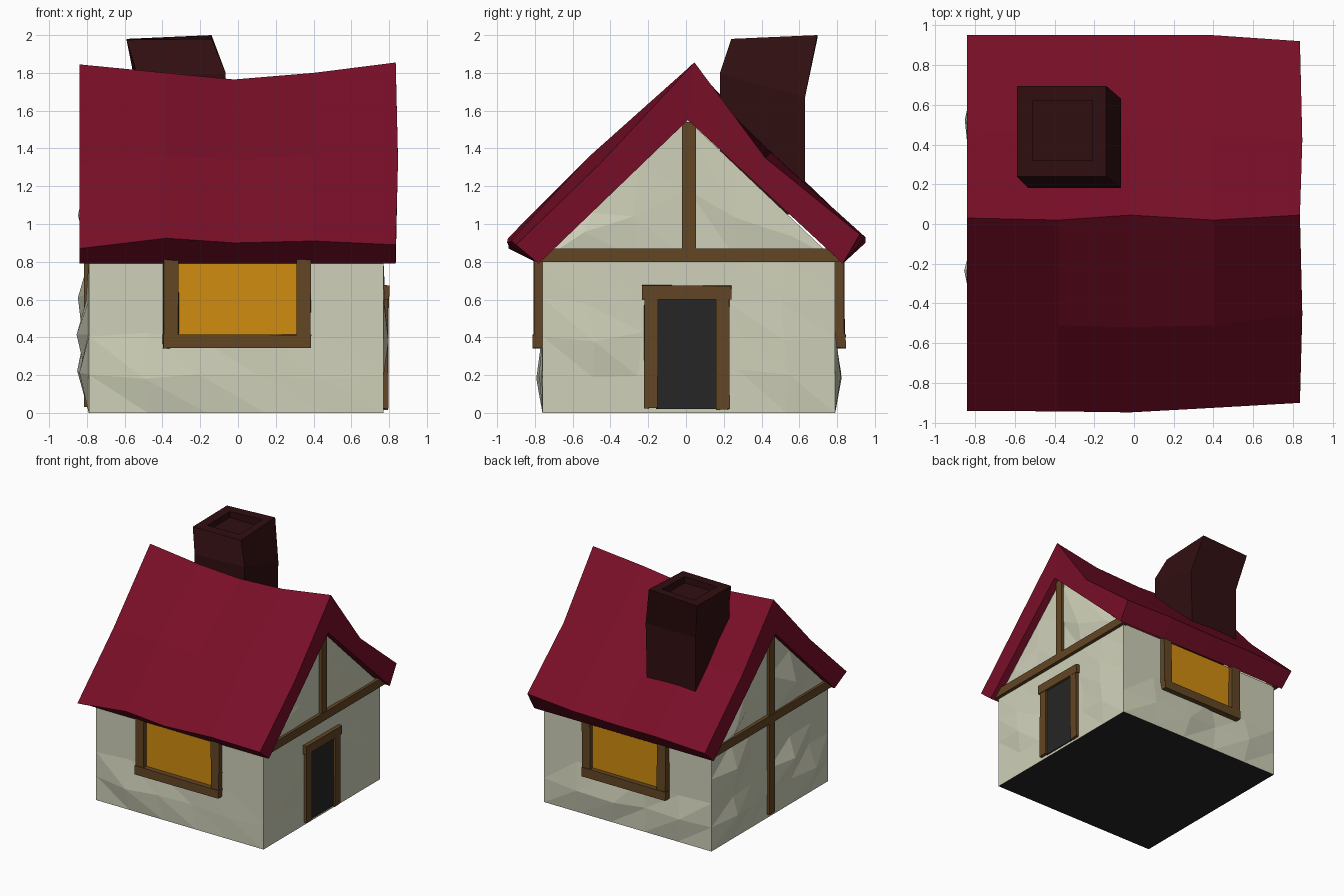
import bpy, bmesh, random
from mathutils import Vector

if "Cube" in bpy.data.objects:
    bpy.data.objects.remove(bpy.data.objects["Cube"])

random.seed(7)


def material(name, rgb):
    m = bpy.data.materials.new(name)
    m.diffuse_color = (*rgb, 1)
    m.use_nodes = True
    m.node_tree.nodes["Principled BSDF"].inputs["Base Color"].default_value = m.diffuse_color
    return m


PLASTER = material("plaster", (0.62, 0.63, 0.48))
ROOF = material("red_roof", (0.19, 0.0045, 0.021))
WOOD = material("brown_wood", (0.125, 0.061, 0.018))
BRICK = material("dark_brick", (0.030, 0.0045, 0.0055))
GLASS = material("amber_glass", (0.64, 0.265, 0.005))
DARK = material("charcoal", (0.019, 0.019, 0.019))


def finish(name, bm, *mats):
    bmesh.ops.recalc_face_normals(bm, faces=bm.faces)
    me = bpy.data.meshes.new(name)
    bm.to_mesh(me)
    bm.free()
    for m in mats:
        me.materials.append(m)
    ob = bpy.data.objects.new(name, me)
    bpy.context.collection.objects.link(ob)
    return ob


def box(name, xs, ys, zs, mat, wobble=0.0):
    """Axis-aligned box with slightly uneven corners."""
    bm = bmesh.new()
    bmesh.ops.create_cube(bm, size=1)
    for v in bm.verts:
        v.co = Vector([r[0] if c < 0 else r[1] for c, r in zip(v.co, (xs, ys, zs))])
        v.co += Vector([random.uniform(-wobble, wobble) for _ in range(3)])
    return finish(name, bm, mat)


def loft(bm, rings, closed=True):
    """Skin quads between rings of points; returns the vertex rings."""
    vr = [[bm.verts.new(p) for p in ring] for ring in rings]
    n = len(vr[0])
    for a, b in zip(vr, vr[1:]):
        for i in range(n if closed else n - 1):
            j = (i + 1) % n
            bm.faces.new((a[i], a[j], b[j], b[i]))
    return vr


# Walls: faceted plaster with a gable at each end
X0, X1, Y0, Y1, EAVE, APEX, MIDY = -0.79, 0.77, -0.76, 0.79, 0.81, 1.55, 0.01
NX, NZ = 5, 4


def gable_top(y):
    t = (y - Y0) / (MIDY - Y0) if y < MIDY else (Y1 - y) / (Y1 - MIDY)
    return EAVE + (APEX - EAVE) * t


def bump(u, z, opening, amount):
    """Outward bulge, kept at zero around doors and windows."""
    lo, hi, half = opening
    if lo < z < hi and abs(u) < half:
        return 0
    return random.uniform(0.0, amount)


bm = bmesh.new()
for side, y in ((-1, Y0), (1, Y1)):                    # window walls
    rows = []
    for k in range(NZ + 1):
        row = []
        for i in range(NX + 1):
            x, z, out = X0 + (X1 - X0) * i / NX, EAVE * k / NZ, 0
            if 0 < i < NX and 0 < k < NZ:
                x += random.uniform(-0.05, 0.05)
                z += random.uniform(-0.03, 0.03)
                out = bump(x, z, (0.3, 0.9, 0.55), 0.05)
            row.append((x, y + side * out, z))
        rows.append(row)
    loft(bm, rows, closed=False)
for side, x, opening in ((-1, X0, (-1, 2, 0.1)), (1, X1, (0, 0.75, 0.4))):  # gable walls
    ys = [Y0, -0.5, -0.25, MIDY, 0.27, 0.53, Y1]
    rows = []
    for k in range(NZ + 3):
        row = []
        for i, y in enumerate(ys):
            out = 0
            z = EAVE * k / NZ if k <= NZ else EAVE + (gable_top(y) - EAVE) * (k - NZ) / 2
            if 0 < i < len(ys) - 1 and k not in (0, NZ, NZ + 2):
                if i != 3:
                    y += random.uniform(-0.04, 0.04)
                    z += random.uniform(-0.03, 0.03)
                    out = bump(y, z, opening, 0.065 if side < 0 else 0.03)
            row.append((x + side * out, y, z))
        rows.append(row)
    loft(bm, rows, closed=False)
bmesh.ops.remove_doubles(bm, verts=bm.verts, dist=0.002)
bmesh.ops.triangulate(bm, faces=bm.faces, quad_method='ALTERNATE')
base = bm.faces.new([bm.verts.new(p) for p in
                     ((X0, Y0, 0), (X0, Y1, 0), (X1, Y1, 0), (X1, Y0, 0))])
base.material_index = 1
bmesh.ops.remove_doubles(bm, verts=bm.verts, dist=0.002)
finish("walls", bm, PLASTER, DARK)

# Roof: thick sagging shell lofted along x, one cross-section per column
# x, ridge y, ridge z, front eave y z, back eave y z, front middle y z, back middle y z
sections = [
    (-0.84, 0.03, 1.845, -0.94, 0.87, 0.95, 0.90, -0.46, 1.32, 0.45, 1.37),
    (-0.38, 0.02, 1.80, -0.943, 0.925, 0.95, 0.92, -0.51, 1.36, 0.47, 1.38),
    (-0.02, 0.045, 1.765, -0.948, 0.90, 0.95, 0.92, -0.52, 1.34, 0.47, 1.36),
    (0.40, 0.02, 1.80, -0.925, 0.91, 0.95, 0.93, -0.51, 1.36, 0.45, 1.38),
    (0.835, 0.045, 1.855, -0.90, 0.89, 0.92, 0.945, -0.45, 1.325, 0.42, 1.35),
]
rings = []
for x, ry, rz, fy, fz, by, bz, my, mz, ny, nz in sections:
    mx = x + (0.012 if x > 0.8 else 0)
    rings.append([(x, fy, fz), (mx, my, mz), (x, ry, rz), (mx, ny, nz), (x, by, bz),
                  (x, 0.83, 0.79), (x, 0.42, 1.17), (x, 0.01, 1.55),
                  (x, -0.385, 1.17), (x, -0.78, 0.79)])
bm = bmesh.new()
vr = loft(bm, rings)
for ring in (vr[0], vr[-1]):                           # gable-end fascias
    for i in range(4):
        bm.faces.new((ring[i], ring[i + 1], ring[8 - i], ring[9 - i]))
finish("roof", bm, ROOF)

# Chimney: bent stack with a recessed top


def rect(x0, x1, y0, y1, zs):
    return [(x, y, z) for (x, y), z in zip(((x0, y0), (x1, y0), (x1, y1), (x0, y1)), zs)]


bm = bmesh.new()
vr = loft(bm, [
    rect(-0.53, -0.08, 0.18, 0.63, (1.05,) * 4),
    rect(-0.53, -0.065, 0.18, 0.63, (1.78, 1.80, 1.67, 1.67)),
    rect(-0.59, -0.14, 0.24, 0.695, (1.975, 1.98, 2.0, 1.98)),
    rect(-0.51, -0.21, 0.32, 0.62, (1.978, 1.982, 1.992, 1.98)),
    rect(-0.51, -0.21, 0.32, 0.62, (1.93,) * 4),
])
bm.faces.new(vr[0])
bm.faces.new(vr[-1])
finish("chimney", bm, BRICK)

# Windows, front and back
for name, wall, s in (("front", Y0, -1), ("back", Y1, 1)):
    def depth(a, b):
        return sorted((wall + s * a, wall + s * b))
    box(name + "_window_glass", (-0.33, 0.33), depth(0, 0.009), (0.40, 0.805), GLASS)
    box(name + "_window_left_post", (-0.395, -0.315), depth(-0.02, 0.048), (0.40, 0.815), WOOD, 0.004)
    box(name + "_window_right_post", (0.31, 0.385), depth(-0.02, 0.048), (0.40, 0.815), WOOD, 0.004)
    box(name + "_window_sill", (-0.398, 0.385), depth(-0.02, 0.055), (0.345, 0.415), WOOD, 0.004)

# Door on the right side
box("door", (X1, X1 + 0.009), (-0.16, 0.17), (0.02, 0.61), DARK)
box("door_left_post", (X1 - 0.02, 0.797), (-0.22, -0.15), (0.025, 0.61), WOOD, 0.003)
box("door_right_post", (X1 - 0.02, 0.797), (0.16, 0.23), (0.018, 0.61), WOOD, 0.003)
box("door_lintel", (X1 - 0.02, 0.803), (-0.232, 0.242), (0.602, 0.675), WOOD, 0.003)

# Gable beams on both ends
for name, x, s, foot in (("right", X1, 1, 0.85), ("left", X0, -1, 0.03)):
    xs = sorted((x - s * 0.02, x + s * 0.03))
    box(name + "_cross_beam", xs, (-0.765, 0.81), (0.80, 0.87), WOOD)
    xs = sorted((x - s * 0.02, x + s * 0.025))
    box(name + "_upright_beam", xs, (-0.02, 0.052), (foot, 1.54), WOOD)
